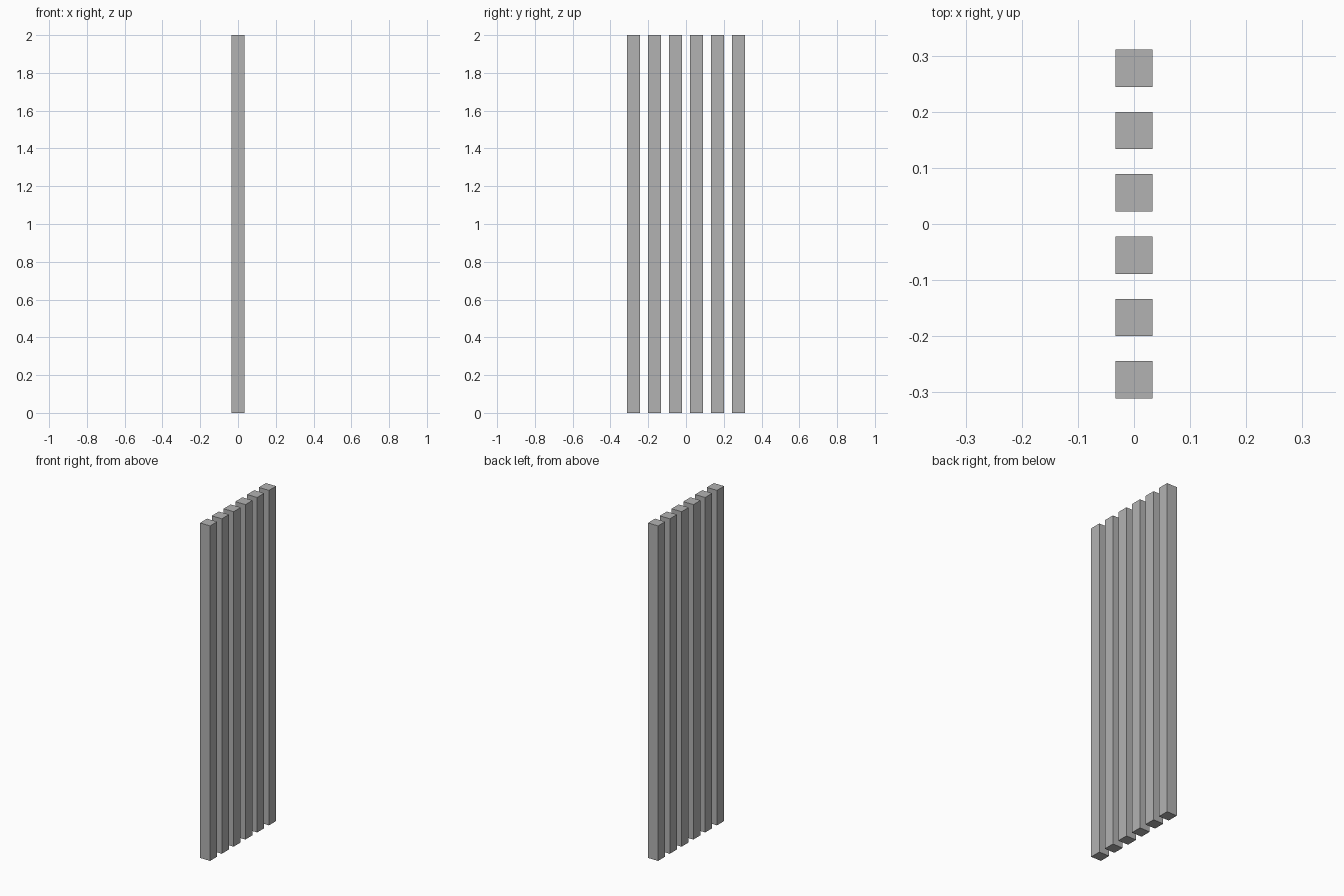
import bpy

cube = bpy.data.objects.get("Cube")
if cube:
    bpy.data.objects.remove(cube, do_unlink=True)

# Plain grey finish
GREY = (0.45, 0.45, 0.45, 1)
grey = bpy.data.materials.new("plain_grey")
grey.use_nodes = True
grey.diffuse_color = GREY
grey.node_tree.nodes["Principled BSDF"].inputs["Base Color"].default_value = GREY

# Row of evenly spaced square slats
COUNT, HEIGHT = 6, 2.0
WIDTH, PITCH = 1 / 15, 1 / 9

for i in range(COUNT):
    y = (i - (COUNT - 1) / 2) * PITCH
    bpy.ops.mesh.primitive_cube_add(size=1, location=(0, y, HEIGHT / 2))
    slat = bpy.context.object
    slat.name = f"slat_{i + 1}"
    slat.scale = (WIDTH, WIDTH, HEIGHT)
    bpy.ops.object.transform_apply(location=False, rotation=False, scale=True)
    slat.data.materials.append(grey)
